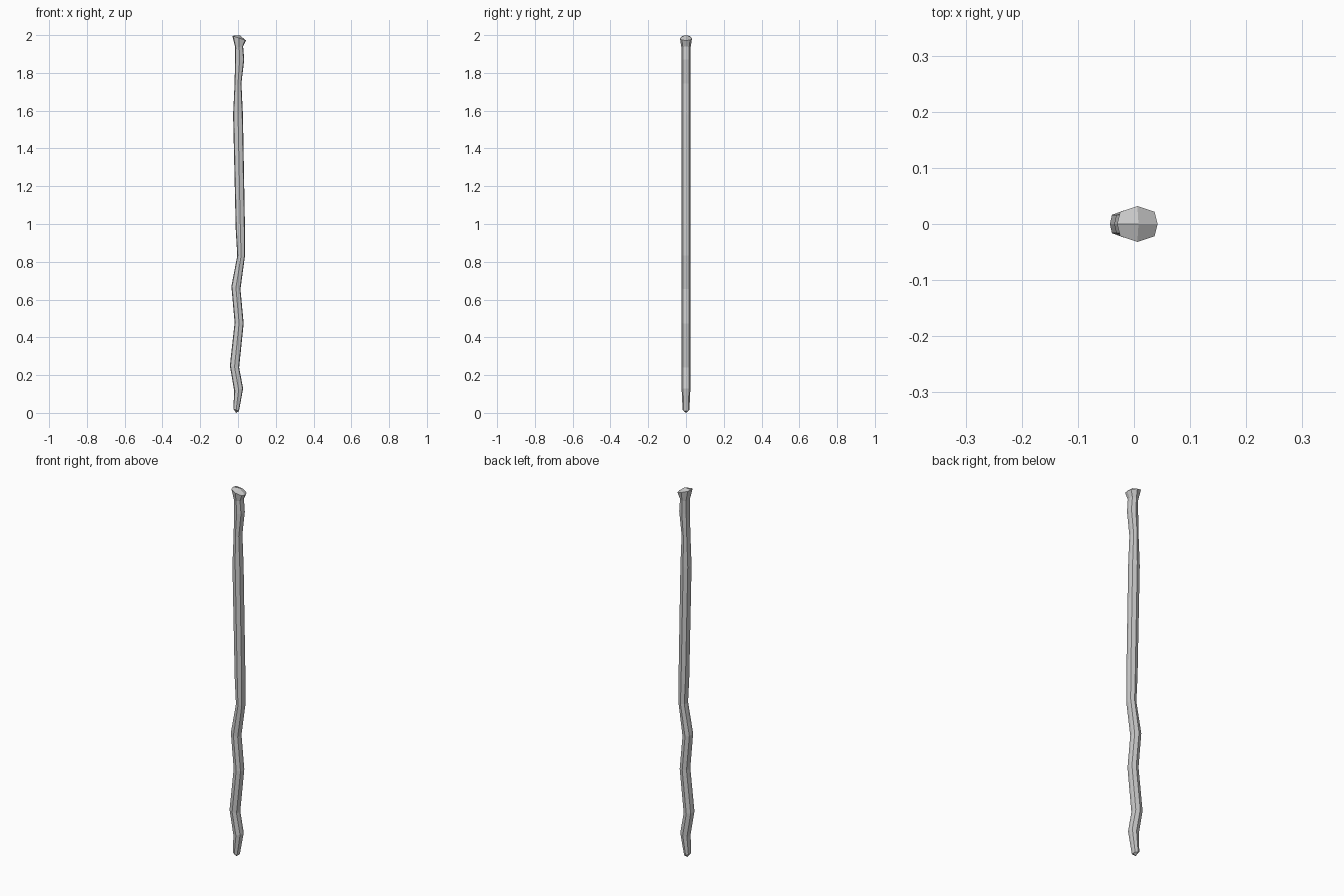
import bpy, bmesh

if "Cube" in bpy.data.objects:
    bpy.data.objects.remove(bpy.data.objects["Cube"])

# Each ring: left edge (x, z), right edge (x, z), half depth in y
RINGS = [
    (-.025, .022, .005, .009, .018),
    (-.020, .115, .027, .130, .023),
    (-.043, .250, .006, .240, .024),
    (-.018, .478, .030, .474, .024),
    (-.035, .670, .013, .655, .024),
    (-.004, .832, .037, .832, .024),
    (-.012, .970, .037, .970, .024),
    (-.026, 1.580, .026, 1.580, .024),
    (-.018, 1.745, .018, 1.745, .023),
    (-.016, 1.865, .033, 1.870, .024),
    (-.015, 1.935, .027, 1.940, .025),
    (-.030, 1.996, .042, 1.972, .032),
]
# Flattened octagon section (across, depth)
SECTION = [(1, 0), (.85, .68), (0, 1), (-.85, .68),
           (-1, 0), (-.85, -.68), (0, -1), (.85, -.68)]

bm = bmesh.new()


def ring(lx, lz, rx, rz, d):
    cx, cz, hx, hz = (lx + rx) / 2, (lz + rz) / 2, (rx - lx) / 2, (rz - lz) / 2
    return [bm.verts.new((cx + hx * u, d * v, cz + hz * u)) for u, v in SECTION]


def cap(loop, x, z):
    # Four quads meeting in a raised centre point
    c = bm.verts.new((x, 0, z))
    for i in range(0, 8, 2):
        bm.faces.new((c, loop[i], loop[i + 1], loop[(i + 2) % 8]))


# Crooked shaft with flared head
loops = [ring(*r) for r in RINGS]
for a, b in zip(loops, loops[1:]):
    for i in range(8):
        j = (i + 1) % 8
        bm.faces.new((a[i], a[j], b[j], b[i]))

# Rounded ends
cap(loops[0], -.010, 0.0)
cap(loops[-1], .008, 2.0)
bmesh.ops.recalc_face_normals(bm, faces=bm.faces)

mesh = bpy.data.meshes.new("wooden_staff")
bm.to_mesh(mesh)
bm.free()
staff = bpy.data.objects.new("wooden_staff", mesh)
bpy.context.collection.objects.link(staff)
